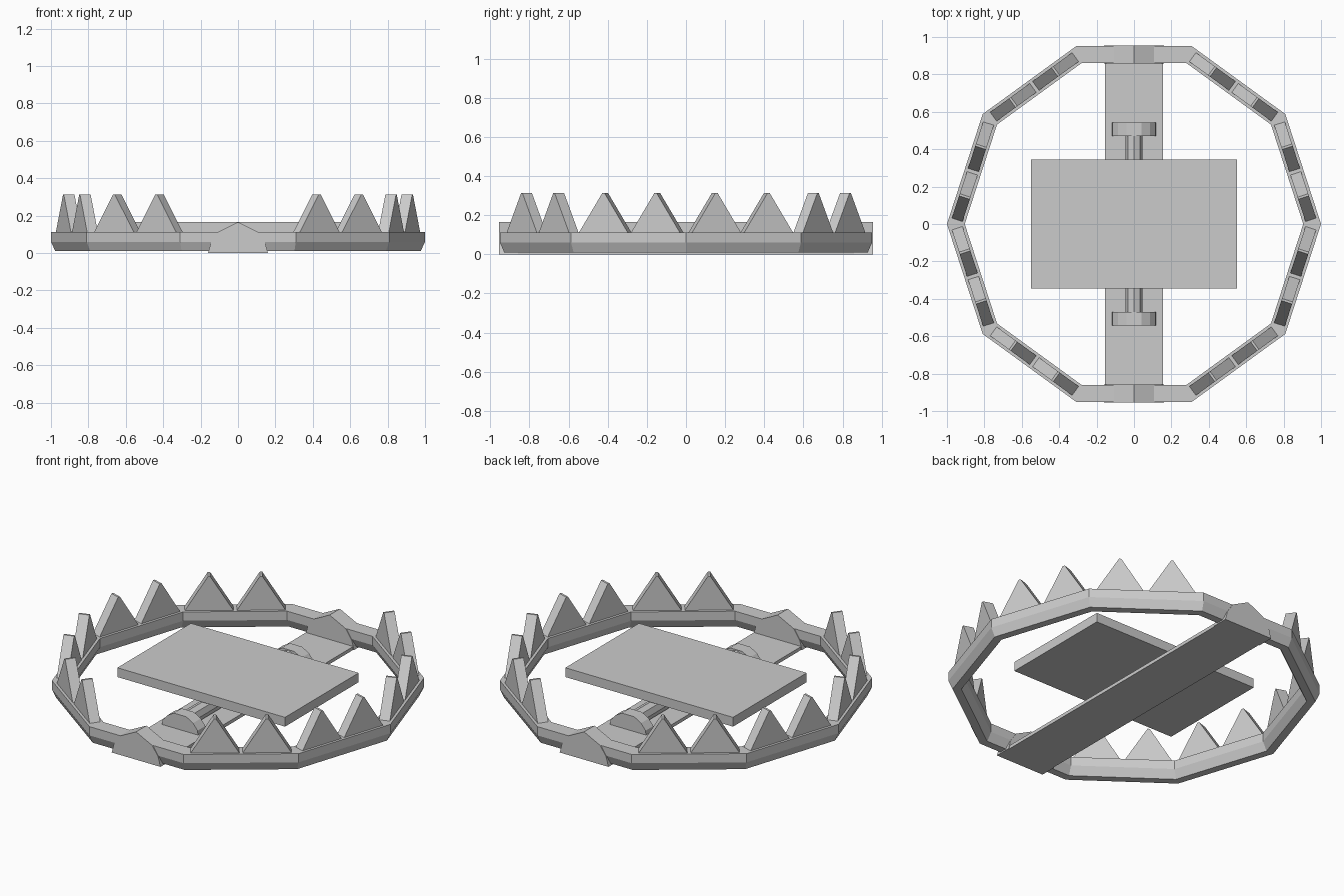
import bpy, bmesh
from math import pi, cos, sin, radians
from mathutils import Matrix

if "Cube" in bpy.data.objects:
    bpy.data.objects.remove(bpy.data.objects["Cube"])


def make(name, bm):
    bmesh.ops.recalc_face_normals(bm, faces=bm.faces)
    me = bpy.data.meshes.new(name)
    bm.to_mesh(me)
    bm.free()
    ob = bpy.data.objects.new(name, me)
    bpy.context.collection.objects.link(ob)
    return ob


def box(name, x, y, z0, z1):
    bm = bmesh.new()
    bmesh.ops.create_cube(bm, size=1, matrix=Matrix.Translation((0, 0, (z0 + z1) / 2))
                          @ Matrix.Diagonal((x, y, z1 - z0, 1)))
    return make(name, bm)


def prism(bm, profile, y0, y1, mat=Matrix()):
    """Extrude an x/z profile along y."""
    a = [bm.verts.new(mat @ Matrix.Translation((x, y0, z)).translation) for x, z in profile]
    b = [bm.verts.new(mat @ Matrix.Translation((x, y1, z)).translation) for x, z in profile]
    n = len(profile)
    bm.faces.new(a)
    bm.faces.new(b[::-1])
    for i in range(n):
        j = (i + 1) % n
        bm.faces.new((a[i], b[i], b[j], a[j]))


def mirrored(half):
    return half + [(-x, z) for x, z in reversed(half) if x > 0]


# ten-sided jaw ring
section = [(1.0, .112), (1.0, .06), (.977, .01), (.93, .01), (.905, .06), (.905, .112)]
bm = bmesh.new()
rings = [[bm.verts.new((r * cos(i * pi / 5), r * sin(i * pi / 5), z)) for r, z in section]
         for i in range(10)]
for i in range(10):
    p, q = rings[i], rings[(i + 1) % 10]
    for k in range(6):
        m = (k + 1) % 6
        bm.faces.new((p[k], p[m], q[m], q[k]))
make("jaw_ring", bm)

# teeth: two wedges on every side except the hinge sides
bm = bmesh.new()
for i in range(10):
    if i in (2, 7):
        continue
    rot = Matrix.Rotation(radians(18 + 36 * i - 90), 4, 'Z')
    for c in (-.14, .14):
        prism(bm, [(c - .135, .105), (c + .135, .105), (c + .006, .313), (c - .006, .313)],
              .876, .936, rot)
make("jaw_teeth", bm)

# base bar and trigger plate
box("base_bar", .31, 1.9, 0, .02)
box("trigger_plate", 1.10, .69, .11, .165)

# hinge clamps, plate brackets
clamp = mirrored([(.16, 0), (.145, .055), (.107, .112), (0, .165)])
bracket = mirrored([(.118, .015), (.115, .045), (.085, .082), (.04, .108)])
for name, prof, y0, y1 in (("hinge_clamp", clamp, .858, .955),
                           ("plate_bracket", bracket, .47, .543)):
    for side, s in (("front", -1), ("back", 1)):
        bm = bmesh.new()
        prism(bm, prof, s * y0, s * y1)
        make(f"{side}_{name}", bm)

# pivot rod under the plate
bm = bmesh.new()
prism(bm, [(.045 * cos(k * pi / 4), .06 + .045 * sin(k * pi / 4)) for k in range(8)], -.5, .5)
make("pivot_rod", bm)
